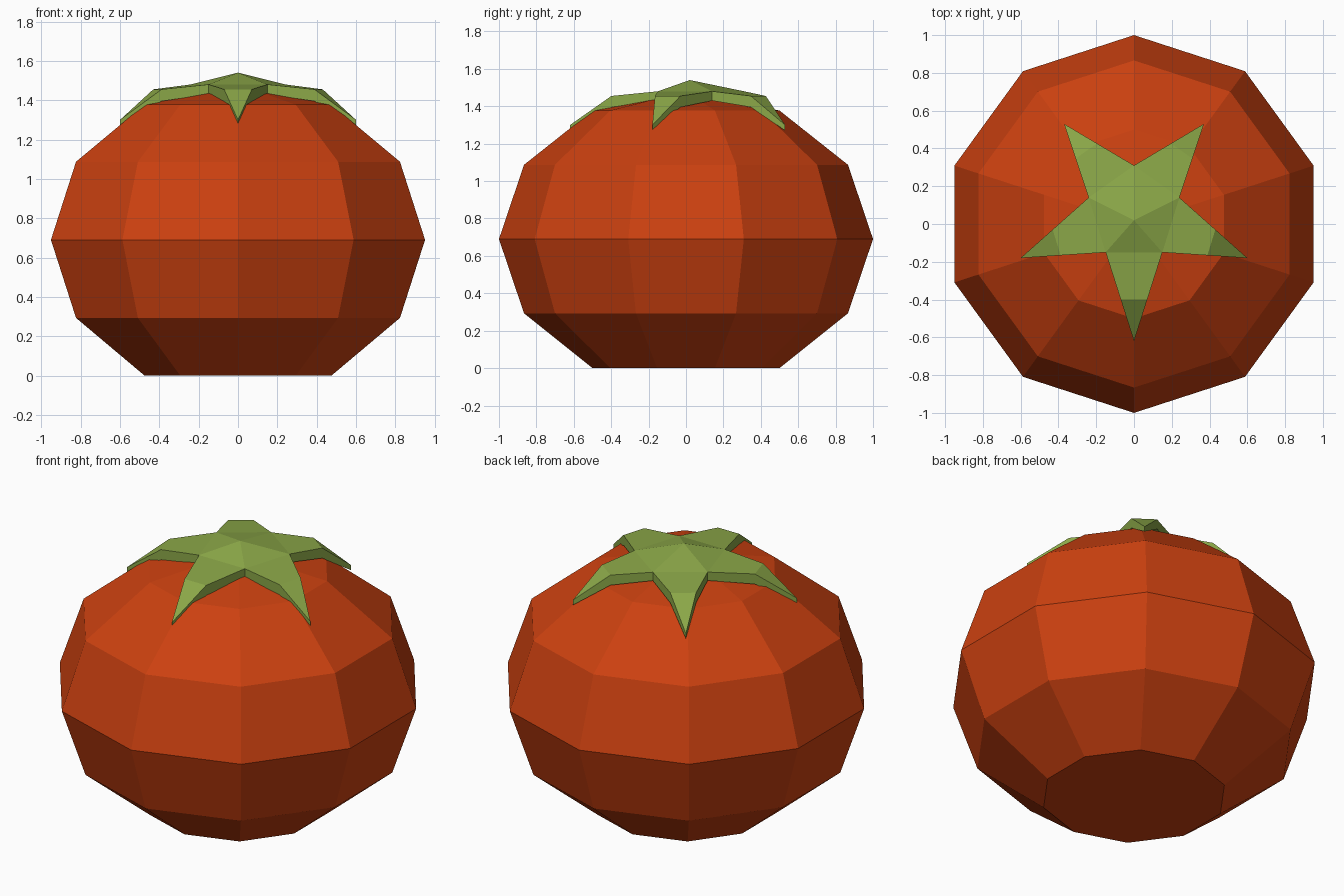
import bpy, bmesh, math

if "Cube" in bpy.data.objects:
    bpy.data.objects.remove(bpy.data.objects["Cube"])


def material(name, rgb):
    m = bpy.data.materials.new(name)
    m.diffuse_color = (*rgb, 1)
    m.use_nodes = True
    m.node_tree.nodes["Principled BSDF"].inputs["Base Color"].default_value = m.diffuse_color
    return m


def make_object(name, bm, mat):
    bmesh.ops.recalc_face_normals(bm, faces=bm.faces)
    me = bpy.data.meshes.new(name)
    bm.to_mesh(me)
    bm.free()
    me.materials.append(mat)
    ob = bpy.data.objects.new(name, me)
    bpy.context.collection.objects.link(ob)
    return ob


red = material("tomato red", (0.60, 0.052, 0.005))
green = material("leaf green", (0.26, 0.39, 0.065))

# Fruit: ten-sided lathe of a squashed sphere, flat base, shallow cone on top
bm = bmesh.new()
SIDES = 10
rings = []
for r, z in [(0.5, 0), (0.866, 0.293), (1.0, 0.69), (0.866, 1.087), (0.5, 1.377)]:
    rings.append([bm.verts.new((r * math.sin(math.tau * k / SIDES),
                                r * math.cos(math.tau * k / SIDES), z))
                  for k in range(SIDES)])
for a, b in zip(rings, rings[1:]):
    for k in range(SIDES):
        n = (k + 1) % SIDES
        bm.faces.new((a[k], a[n], b[n], b[k]))
bm.faces.new(rings[0])
top = bm.verts.new((0, 0, 1.48))
for k in range(SIDES):
    bm.faces.new((rings[-1][k], rings[-1][(k + 1) % SIDES], top))
make_object("fruit", bm, red)

# Calyx: five drooping pointed leaves, each bent halfway along
tips = [(0.37, 0.53), (0.60, -0.18), (0, -0.62), (-0.60, -0.18), (-0.37, 0.53)]
inner = [(0, 0.31), (0.24, 0.14), (0.15, -0.15), (-0.15, -0.15), (-0.24, 0.14)]
Z_IN, Z_BEND, Z_TIP = (1.48, 1.43), (1.455, 1.395), (1.30, 1.27)   # upper, lower
BEND = 0.53

bm = bmesh.new()


def pair(p, z):
    """Upper and lower vertex at one outline point."""
    return [bm.verts.new((*p, h)) for h in z]


def mix(p, q):
    return [a + (b - a) * BEND for a, b in zip(p, q)]


centre = pair((0, 0.02), (1.54, 1.47))
notch = [pair(p, Z_IN) for p in inner]
for k, tip in enumerate(tips):
    n = (k + 1) % 5
    a, b, t = notch[k], notch[n], pair(tip, Z_TIP)
    c, d = pair(mix(inner[k], tip), Z_BEND), pair(mix(inner[n], tip), Z_BEND)
    for s in (0, 1):
        bm.faces.new((centre[s], a[s], b[s]))
        bm.faces.new((a[s], c[s], d[s], b[s]))
        bm.faces.new((c[s], t[s], d[s]))
    for p, q in ((a, c), (c, t), (t, d), (d, b)):
        bm.faces.new((p[0], q[0], q[1], p[1]))
make_object("calyx", bm, green)
